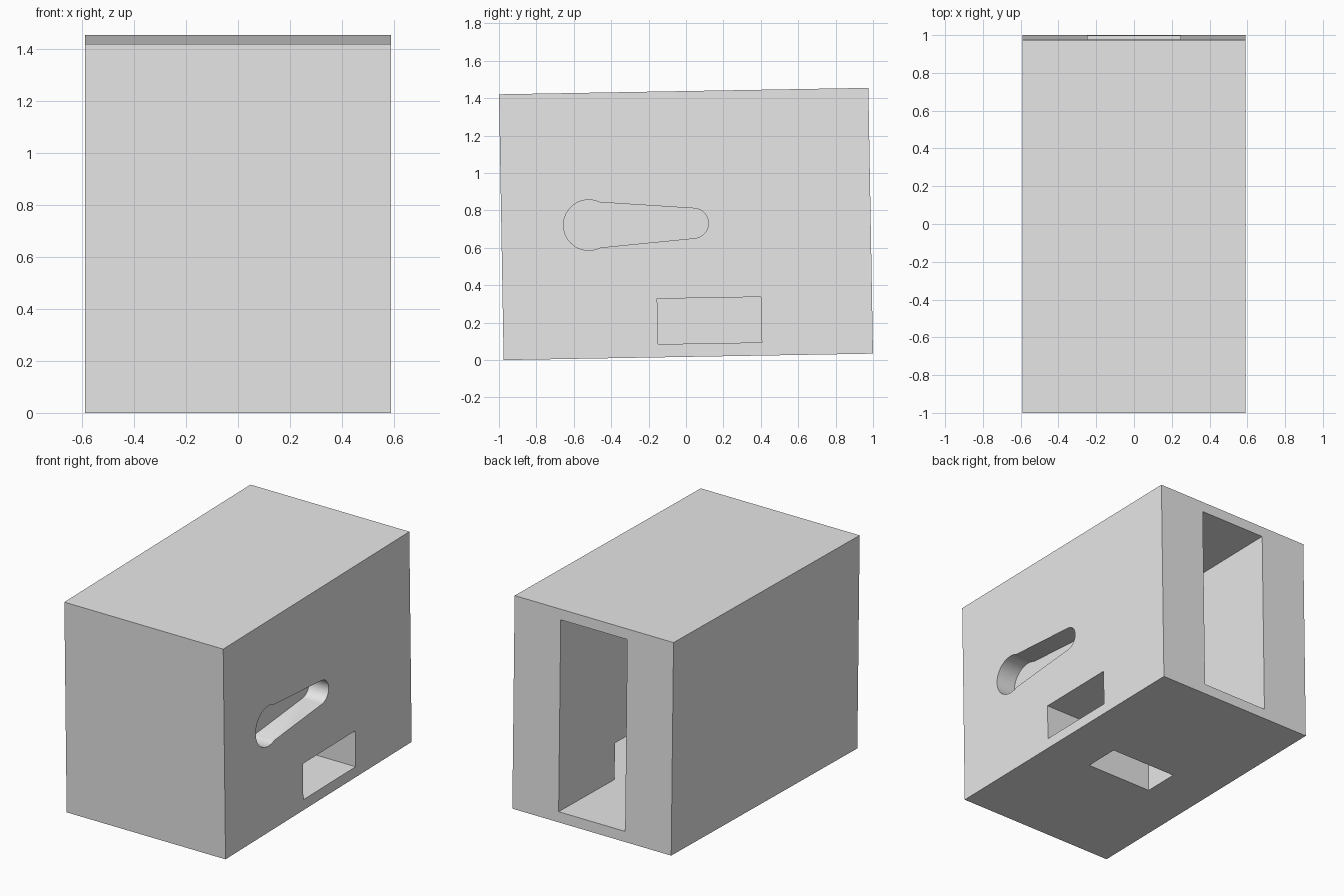
import bpy
import bmesh
from math import acos, cos, radians, sin, pi

if "Cube" in bpy.data.objects:
    bpy.data.objects.remove(bpy.data.objects["Cube"])

HALF_W, HALF_L, HALF_H = 0.59, 0.9875, 0.7105
SLOT_X, SLOT_Z, SLOT_FRONT = 0.247, 0.64, -0.161


def add_mesh(name, bm):
    bmesh.ops.recalc_face_normals(bm, faces=bm.faces[:])
    mesh = bpy.data.meshes.new(name)
    bm.to_mesh(mesh)
    bm.free()
    obj = bpy.data.objects.new(name, mesh)
    bpy.context.collection.objects.link(obj)
    return obj


def block(name, low, high):
    bm = bmesh.new()
    bmesh.ops.create_cube(bm, size=1)
    for v in bm.verts:
        v.co = [(a + b) / 2 + c * (b - a) for a, b, c in zip(low, high, v.co)]
    return add_mesh(name, bm)


def arc(centre, radius, start, end, steps):
    angles = [start + (end - start) * i / steps for i in range(steps + 1)]
    return [(centre + radius * cos(a), radius * sin(a)) for a in angles]


def keyhole(name, x_low, x_high, z):
    # Large round end joined to a small round end by tapering sides
    kink = acos(0.06 / 0.135)
    outline = arc(-0.52, 0.135, kink, 2 * pi - kink, 32)
    outline += arc(0.04, 0.08, -radians(85), radians(85), 24)
    bm = bmesh.new()
    face = bm.faces.new([bm.verts.new((x_low, y, z + h)) for y, h in outline])
    side = bmesh.ops.extrude_face_region(bm, geom=[face])["geom"]
    moved = [g for g in side if isinstance(g, bmesh.types.BMVert)]
    bmesh.ops.translate(bm, verts=moved, vec=(x_high - x_low, 0, 0))
    return add_mesh(name, bm)


# Solid housing
body = block("housing", (-HALF_W, -HALF_L, -HALF_H), (HALF_W, HALF_L, HALF_H))

# Openings: rear bay, side window, floor vent and blind keyhole recess
cutters = [
    block("rear_bay_cutter", (-SLOT_X, SLOT_FRONT, -SLOT_Z), (SLOT_X, 1.2, SLOT_Z)),
    block("side_window_cutter", (0, SLOT_FRONT, -SLOT_Z), (0.8, 0.394, -0.397)),
    block("floor_vent_cutter", (-SLOT_X, SLOT_FRONT, -0.9), (SLOT_X, 0.08, -0.5)),
    keyhole("keyhole_cutter", HALF_W - 0.145, 0.8, 0.003),
]
bpy.ops.object.select_all(action="DESELECT")
body.select_set(True)
bpy.context.view_layer.objects.active = body
for cutter in cutters:
    cutter.hide_render = True
    mod = body.modifiers.new(cutter.name, "BOOLEAN")
    mod.operation = "DIFFERENCE"
    mod.solver = "EXACT"
    mod.object = cutter
    bpy.ops.object.modifier_apply(modifier=mod.name)
    bpy.data.objects.remove(cutter)

# Plain grey finish
grey = bpy.data.materials.new("light_grey")
grey.use_nodes = True
colour = (0.8, 0.8, 0.8, 1)
grey.diffuse_color = colour
grey.node_tree.nodes["Principled BSDF"].inputs["Base Color"].default_value = colour
body.data.materials.clear()
body.data.materials.append(grey)
bpy.ops.object.shade_smooth_by_angle(angle=radians(25))

# Slight backward tilt, resting on the front bottom edge
body.rotation_euler.x = radians(1)
body.location.z = HALF_H * cos(radians(1)) + HALF_L * sin(radians(1))
